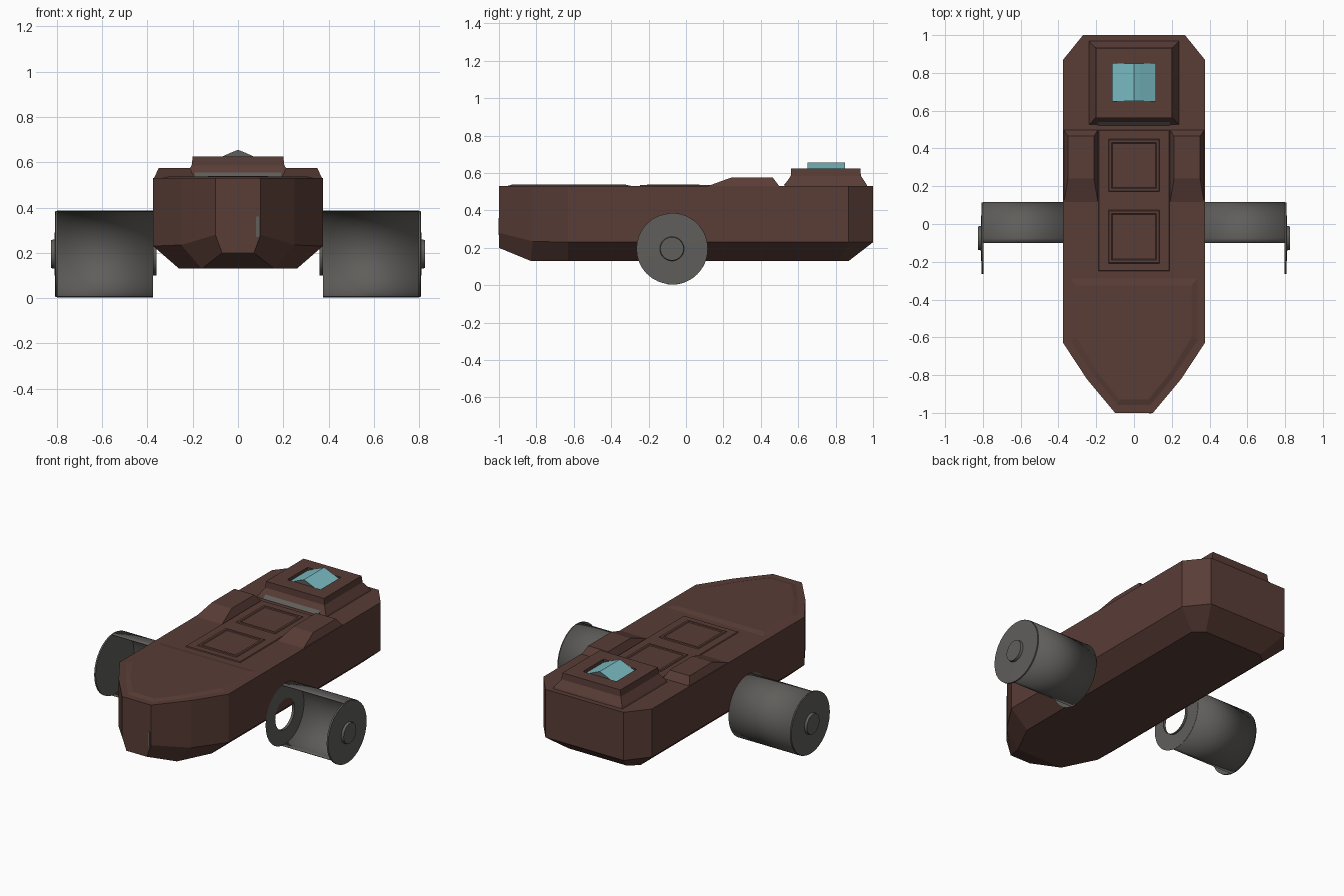
import bpy, bmesh, math

if "Cube" in bpy.data.objects:
    bpy.data.objects.remove(bpy.data.objects["Cube"])


def material(name, rgb):
    m = bpy.data.materials.new(name)
    m.diffuse_color = (*rgb, 1)
    m.use_nodes = True
    m.node_tree.nodes["Principled BSDF"].inputs["Base Color"].default_value = m.diffuse_color
    return m


BROWN = material("dark brown", (0.100, 0.046, 0.037))
GREY = material("gunmetal grey", (0.115, 0.112, 0.105))
CYAN = material("pale cyan", (0.19, 0.50, 0.54))


def finish(name, bm, mat):
    bmesh.ops.remove_doubles(bm, verts=bm.verts, dist=1e-5)
    bmesh.ops.recalc_face_normals(bm, faces=bm.faces)
    me = bpy.data.meshes.new(name)
    bm.to_mesh(me)
    bm.free()
    ob = bpy.data.objects.new(name, me)
    bpy.context.collection.objects.link(ob)
    me.materials.append(mat)
    return ob


def loft(name, rings, mat=BROWN):
    """Skin between rings (first half mirrors second half) and cap both ends."""
    bm = bmesh.new()
    vs = [[bm.verts.new(p) for p in r] for r in rings]
    n = len(rings[0])
    for a, b in zip(vs, vs[1:]):
        for i in range(n):
            j = (i + 1) % n
            bm.faces.new((a[i], a[j], b[j], b[i]))
    for r in (vs[0], vs[-1]):
        for i in range(n // 2 - 1):
            bm.faces.new((r[i], r[i + 1], r[n - 2 - i], r[n - 1 - i]))
    return finish(name, bm, mat)


def sym(half):
    return half + [(-x, y, z) for x, y, z in reversed(half)]


def rect(x0, x1, y0, y1, z):
    return [(x1, y0, z), (x1, y1, z), (x0, y1, z), (x0, y0, z)]


def lathe(name, profile, side, a0=0, a1=360, steps=32):
    """Revolve (x, radius) points about the wheel axle."""
    bm = bmesh.new()
    rows = []
    for k in range(steps + 1):
        a = math.radians(a0 + (a1 - a0) * k / steps)
        rows.append([bm.verts.new((side * x, -0.075 + r * math.cos(a), 0.195 + r * math.sin(a)))
                     for x, r in profile])
    for p, q in zip(rows, rows[1:]):
        for i in range(len(profile) - 1):
            bm.faces.new((p[i], p[i + 1], q[i + 1], q[i]))
    bmesh.ops.remove_doubles(bm, verts=bm.verts, dist=1e-5)
    bmesh.ops.dissolve_degenerate(bm, edges=bm.edges, dist=1e-6)
    ob = finish(name, bm, GREY)
    bpy.context.view_layer.objects.active = ob
    ob.select_set(True)
    bpy.ops.object.shade_smooth_by_angle(angle=math.radians(35))
    ob.select_set(False)
    return ob


# Hull with chamfered underside
plan = [(.10, -1), (.25, -.82), (.375, -.63), (.375, .87), (.27, 1)]
chine = [.28, .235, .23, .23, .23]
keel = [(.07, -1, .20), (.16, -.83, .13), (.26, -.63, .13), (.26, .82, .13), (.20, .87, .13)]
loft("hull", [sym(keel),
              sym([(x, y, z) for (x, y), z in zip(plan, chine)]),
              sym([(x, y, .53) for x, y in plan])])

# Front deck plate, gently bevelled
loft("front_deck", [
    sym([(.09, -.965, .528), (.215, -.81, .528), (.345, -.62, .528), (.345, -.28, .528)]),
    sym([(.075, -.93, .538), (.19, -.79, .538), (.305, -.60, .538), (.305, -.325, .538)])])

# Middle deck with two framed hatches
loft("middle_deck", [rect(-.19, .19, -.25, .5, .528), rect(-.185, .185, -.245, .495, .535)])
for label, y0, y1 in (("front", -.21, .075), ("rear", .17, .45)):
    loft(label + "_hatch", [rect(-.137, .137, y0, y1, .534),
                            rect(-.132, .132, y0 + .005, y1 - .005, .540),
                            rect(-.118, .118, y0 + .019, y1 - .019, .540),
                            rect(-.113, .113, y0 + .024, y1 - .024, .536)])

# Rear pedestal with a sunken well for the roof light
loft("rear_pedestal", [rect(-.24, .24, .525, .97, .528),
                       rect(-.235, .235, .53, .965, .54),
                       rect(-.205, .205, .56, .935, .585),
                       rect(-.20, .20, .562, .932, .625),
                       rect(-.115, .115, .65, .85, .625),
                       rect(-.115, .115, .65, .85, .604)])
light = loft("roof_light", [[(.115, y, .605), (.03, y, .6433), (0, y, .655),
                             (0, y, .655), (-.03, y, .6433), (-.115, y, .605)]
                            for y in (.65, .85)], CYAN)
light.data.materials.append(GREY)
for f in light.data.polygons:
    f.material_index = 1 if abs(f.normal.y) > .5 else 0

# Thin grey trim plates
loft("pedestal_trim", [rect(-.19, .19, .521, .529, .535), rect(-.19, .19, .545, .553, .560)], GREY)
loft("nose_slot", [rect(.08, .092, -1.0, -.99, .27), rect(.08, .092, -1.0, -.99, .36)], GREY).location.y = -.002

# Side humps and open-fronted drums on each side
for side, label in ((1, "right"), (-1, "left")):
    rings = [rect(.19, .372, .11, .5, .528), rect(.212, .35, .24, .465, .575)]
    loft(label + "_hump", [[(side * x, y, z) for x, y, z in r] for r in rings])
    shell = lathe(label + "_drum_shell", [(.375, .19), (.80, .19)], side, -97.5, 97.5, 26)
    mod = shell.modifiers.new("thickness", 'SOLIDIFY')
    mod.thickness = .004
    mod.offset = 0
    lathe(label + "_drum_collar", [(.36, .095), (.376, .095), (.376, .19)], side)
    lathe(label + "_drum_cap", [(.797, 0), (.797, .19), (.807, .19), (.810, .065),
                                (.825, .062), (.825, 0)], side)
